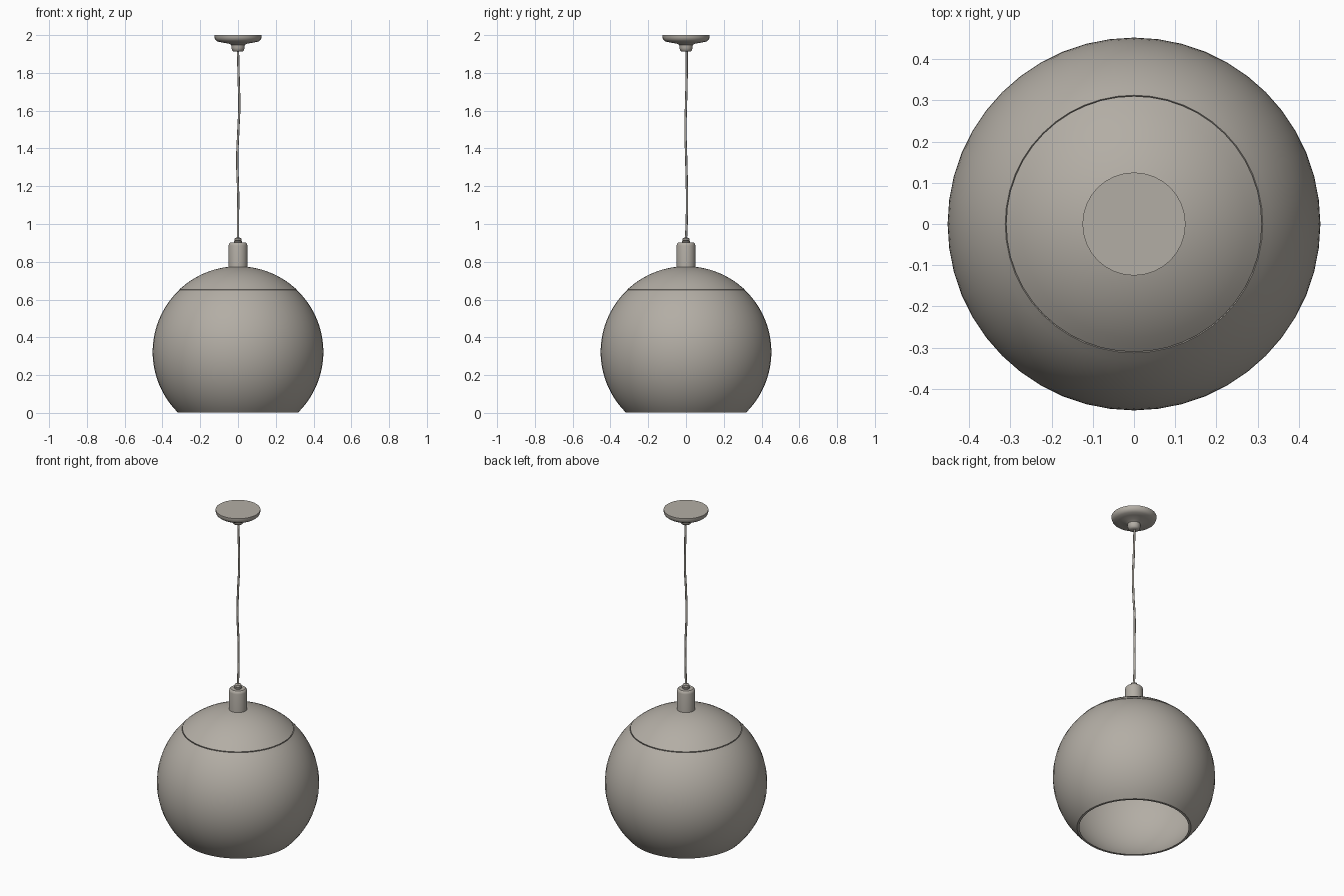
import bpy, math

if "Cube" in bpy.data.objects:
    bpy.data.objects.remove(bpy.data.objects["Cube"])

# One warm grey for the whole lamp
grey = bpy.data.materials.new("warm_grey")
grey.diffuse_color = (0.45, 0.42, 0.375, 1)
grey.use_nodes = True
grey.node_tree.nodes["Principled BSDF"].inputs["Base Color"].default_value = grey.diffuse_color


def finish(ob, angle=40):
    ob.data.materials.append(grey)
    bpy.ops.object.select_all(action='DESELECT')
    ob.select_set(True)
    bpy.context.view_layer.objects.active = ob
    bpy.ops.object.shade_smooth_by_angle(angle=math.radians(angle))


def lathe(name, profile, sides, closed=False):
    """Spin an (r, z) profile, listed bottom to top along the outside, about z."""
    verts, rings = [], []
    for r, z in profile:
        if r < 1e-5:
            rings.append([len(verts)] * sides)
            verts.append((0, 0, z))
        else:
            rings.append(list(range(len(verts), len(verts) + sides)))
            for i in range(sides):
                a = 2 * math.pi * i / sides
                verts.append((r * math.cos(a), r * math.sin(a), z))
    pairs = list(zip(rings, rings[1:]))
    if closed:
        pairs.append((rings[-1], rings[0]))
    faces = []
    for lo, hi in pairs:
        for i in range(sides):
            j = (i + 1) % sides
            faces.append(list(dict.fromkeys((lo[i], lo[j], hi[j], hi[i]))))
    me = bpy.data.meshes.new(name)
    me.from_pydata(verts, [], faces)
    ob = bpy.data.objects.new(name, me)
    bpy.context.collection.objects.link(ob)
    finish(ob)
    return ob


def arc(radius, z_mid, a0, a1, n):
    """Points on a sphere outline between two elevations in degrees."""
    out = []
    for i in range(n + 1):
        a = math.radians(a0 + (a1 - a0) * i / n)
        out.append((radius * math.cos(a), z_mid + radius * math.sin(a)))
    return out


# Globe shade: thin open shell
MID = 0.323
outer = arc(0.452, MID, -45.3, 46.3, 26)
inner = arc(0.443, MID, 46.3, -46.5, 26)
lathe("globe_shade", outer + inner, 48, closed=True)

# Domed cap with a small rounded lip over the shade
cap_out = [(0.300, 0.646), (0.308, 0.648), (0.310, 0.654)] + arc(0.453, MID, 49, 84, 10)
cap_in = arc(0.443, MID, 84, 47.5, 10)
lathe("cap_dome", cap_out + cap_in, 48, closed=True)

# Socket cover
lathe("socket_cover", [(0, 0.755), (0.05, 0.755), (0.05, 0.885), (0.048, 0.895),
                       (0.041, 0.902), (0, 0.902)], 32)

# Cord grip with ridges
lathe("cord_grip", [(0, 0.90), (0.021, 0.90), (0.021, 0.908), (0.017, 0.911),
                    (0.020, 0.915), (0.018, 0.924), (0.010, 0.928), (0, 0.928)], 20)

# Ceiling rose
lathe("ceiling_rose", [(0, 1.912), (0.022, 1.912), (0.031, 1.919), (0.035, 1.932),
                       (0.036, 1.948), (0.050, 1.955), (0.085, 1.961), (0.108, 1.966),
                       (0.120, 1.975), (0.125, 1.988), (0.125, 2.0), (0, 2.0)], 32)

# Slightly wavy hanging cord
path = [(0, 0, 0.92), (0, 0.004, 1.02), (0.001, 0.005, 1.15), (-0.004, 0.001, 1.35),
        (0.002, -0.003, 1.5), (0.007, 0.0, 1.63), (0.004, 0.003, 1.75), (0, 0.004, 1.92)]
cu = bpy.data.curves.new("cord", 'CURVE')
cu.dimensions = '3D'
cu.bevel_depth = 0.006
cu.bevel_resolution = 2
cu.resolution_u = 6
sp = cu.splines.new('BEZIER')
sp.bezier_points.add(len(path) - 1)
for p, co in zip(sp.bezier_points, path):
    p.co = co
    p.handle_left_type = p.handle_right_type = 'AUTO'
cord = bpy.data.objects.new("cord", cu)
bpy.context.collection.objects.link(cord)
bpy.ops.object.select_all(action='DESELECT')
cord.select_set(True)
bpy.context.view_layer.objects.active = cord
bpy.ops.object.convert(target='MESH')
finish(bpy.context.view_layer.objects.active, 60)
